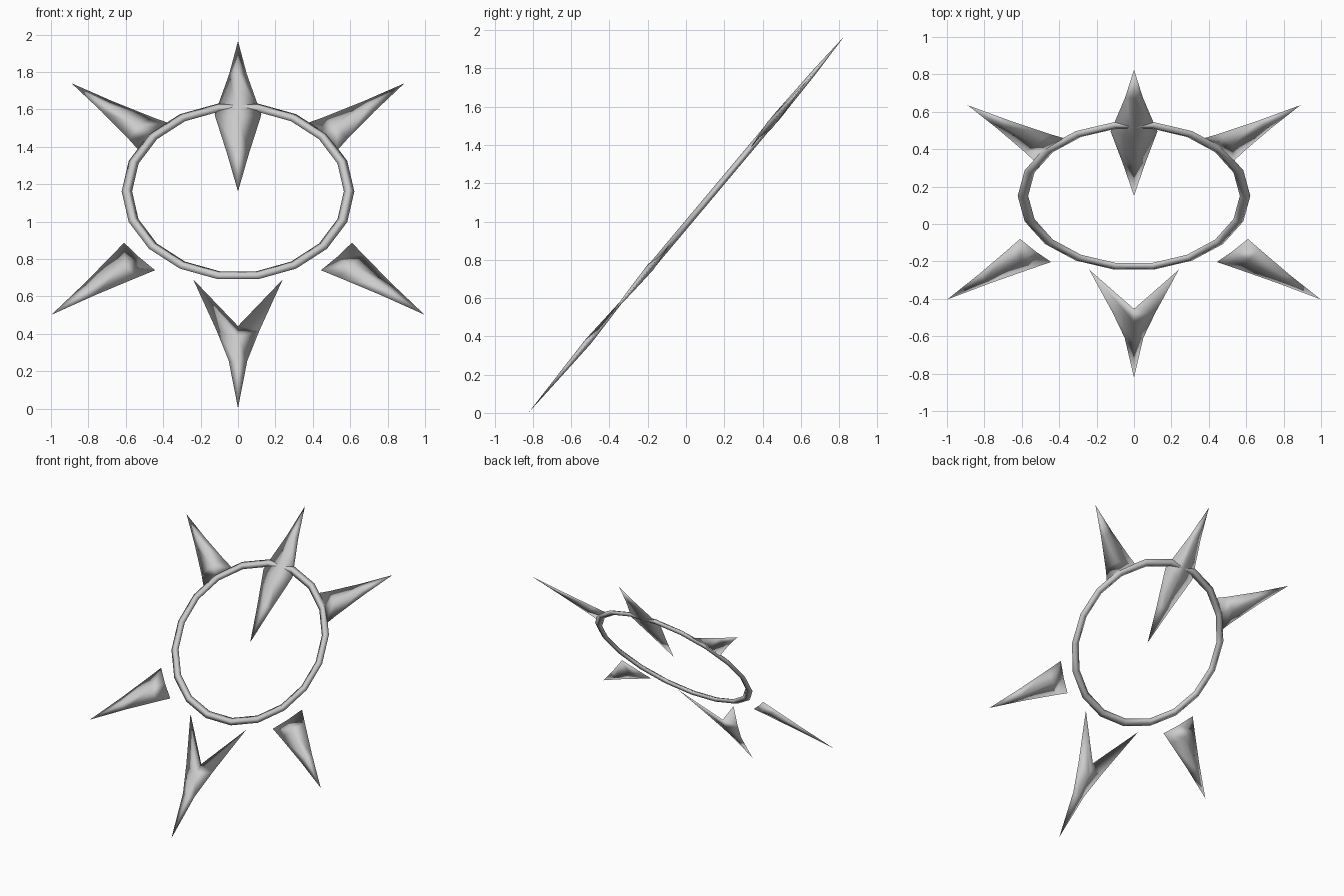
import bpy, bmesh
from math import radians, sin, cos, pi
from mathutils import Matrix, Vector

if "Cube" in bpy.data.objects:
    bpy.data.objects.remove(bpy.data.objects["Cube"])

# Everything lies in one plane tilted 50 degrees; ring centre sits up the slope
PLANE = (Matrix.Translation((0, 0, 0.982)) @ Matrix.Rotation(radians(50), 4, 'X')
         @ Matrix.Translation((0, 0.234, 0)))


def finish(name, bm):
    bmesh.ops.recalc_face_normals(bm, faces=bm.faces)
    for f in bm.faces:
        f.smooth = True
    me = bpy.data.meshes.new(name)
    bm.to_mesh(me)
    bm.free()
    ob = bpy.data.objects.new(name, me)
    ob.matrix_world = PLANE
    bpy.context.collection.objects.link(ob)


def ring(name, major, half_w, half_t, n, m):
    bm = bmesh.new()
    loops = []
    for i in range(n):
        a = 2 * pi * i / n
        loop = []
        for j in range(m):
            b = 2 * pi * j / m
            r = major + half_w * cos(b)
            loop.append(bm.verts.new((r * cos(a), r * sin(a), half_t * sin(b))))
        loops.append(loop)
    for i in range(n):
        p, q = loops[i], loops[(i + 1) % n]
        for j in range(m):
            k = (j + 1) % m
            bm.faces.new((p[j], q[j], q[k], p[k]))
    finish(name, bm)


def spike(name, angle, tip, stations):
    """Loft thin diamonds: (edge radius, half width, ridge radius, half thickness)."""
    bm = bmesh.new()
    rot = Matrix.Rotation(radians(angle), 4, 'Z')

    def vert(r, w, t):
        return bm.verts.new(rot @ Vector((r, w, t)))

    prev = [vert(tip, 0, 0)] * 4
    for re, w, rc, t in stations:
        if w == 0:
            cur = [vert(re, 0, 0)] * 4
        else:
            front = vert(rc, 0, t)
            back = vert(rc, 0, -t) if t else front
            cur = [vert(re, w, 0), front, vert(re, -w, 0), back]
        for j in range(4):
            k = (j + 1) % 4
            corners = list(dict.fromkeys((prev[j], prev[k], cur[k], cur[j])))
            bm.faces.new(corners)
        prev = cur
    finish(name, bm)


# Ring with a flat diamond section
ring("ring", 0.594, 0.028, 0.017, 18, 4)

# Top spike, a full diamond reaching the ring centre
spike("top_spike", 90, 1.05, [(0.82, 0.047, 0.82, 0.012), (0.535, 0.125, 0.5, 0.02),
                              (0.27, 0.06, 0.28, 0.012), (0, 0, 0, 0)])
# Bottom spike with a notched base
spike("bottom_spike", -90, 1.513, [(1.18, 0.05, 1.2, 0.012), (0.97, 0.115, 1.03, 0.018),
                                   (0.613, 0.24, 0.94, 0)])
# Mirrored pairs of side spikes
for side, up, low in (("right", 40.3, -40.8), ("left", 139.7, 220.8)):
    spike("upper_spike_" + side, up, 1.167, [(0.92, 0.046, 0.92, 0.012),
                                             (0.68, 0.1, 0.69, 0.02), (0.59, 0.125, 0.59, 0)])
    spike("lower_spike_" + side, low, 1.318, [(1.05, 0.049, 1.05, 0.012),
                                              (0.8, 0.103, 0.8, 0.02), (0.695, 0.127, 0.7, 0)])
